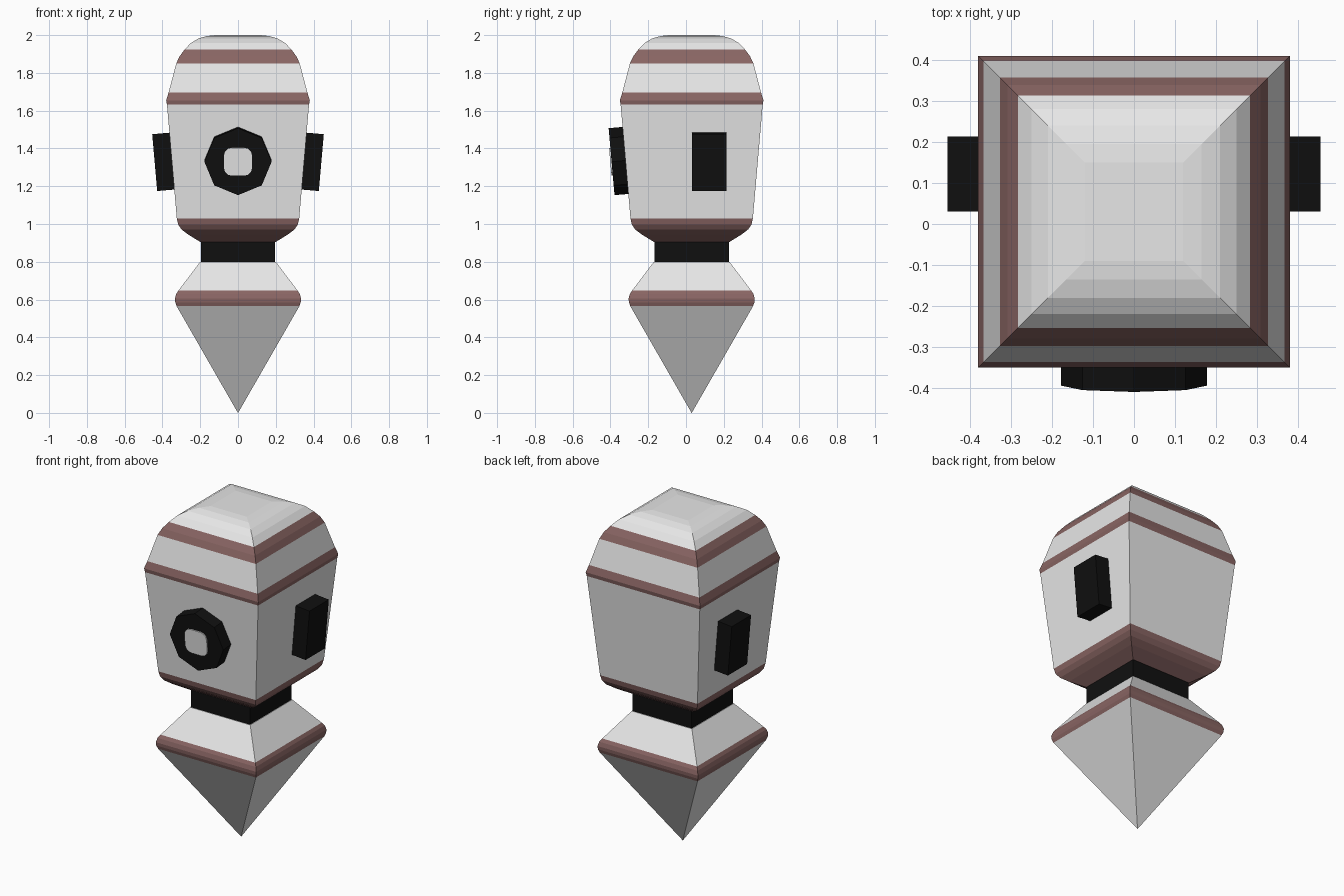
import bpy, bmesh, math
from mathutils import Matrix

if "Cube" in bpy.data.objects:
    bpy.data.objects.remove(bpy.data.objects["Cube"])

CY = 0.03                      # body axis sits slightly behind the origin
TILT = math.radians(5)         # lean of the head walls


def material(name, rgb):
    m = bpy.data.materials.new(name)
    m.diffuse_color = (*rgb, 1)
    m.use_nodes = True
    m.node_tree.nodes["Principled BSDF"].inputs["Base Color"].default_value = m.diffuse_color
    return m


white = material("off white", (0.8, 0.8, 0.8))
brown = material("dusty brown", (0.25, 0.13, 0.125))
black = material("black", (0.005, 0.005, 0.005))
lens_white = material("lens white", (0.93, 0.93, 0.93))


def finish(name, bm, mats):
    bmesh.ops.recalc_face_normals(bm, faces=bm.faces)
    me = bpy.data.meshes.new(name)
    bm.to_mesh(me)
    bm.free()
    for m in mats:
        me.materials.append(m)
    ob = bpy.data.objects.new(name, me)
    bpy.context.collection.objects.link(ob)
    return ob


def square_loft(name, profile, mats, bands=()):
    """Square rings from (half width, z); faces inside a z band use slot 1."""
    bm = bmesh.new()
    rings = [[bm.verts.new((sx * h, CY + sy * h, z))
              for sx, sy in ((-1, -1), (1, -1), (1, 1), (-1, 1))]
             for h, z in profile]
    for a, b in zip(rings, rings[1:]):
        for i in range(4):
            j = (i + 1) % 4
            bm.faces.new((a[i], a[j], b[j], b[i]))
    bm.faces.new(rings[0])
    bm.faces.new(rings[-1])
    bmesh.ops.remove_doubles(bm, verts=bm.verts, dist=1e-4)
    for f in bm.faces:
        z = f.calc_center_median().z
        f.material_index = int(any(lo < z < hi for lo, hi in bands))
    return finish(name, bm, mats)


# Lower spike with rounded brown rim
square_loft("spike",
            [(0.0005, 0.0), (0.325, 0.565), (0.332, 0.585), (0.334, 0.605),
             (0.327, 0.63), (0.315, 0.648), (0.2, 0.80)],
            [white, brown], [(0.56, 0.65)])

# Neck
square_loft("neck", [(0.197, 0.79), (0.197, 0.915)], [black])

# Head with brown base and two brown bands
square_loft("head",
            [(0.2, 0.905), (0.265, 0.945), (0.30, 0.972), (0.317, 0.998),
             (0.324, 1.03), (0.376, 1.632), (0.38, 1.655), (0.367, 1.697),
             (0.327, 1.85), (0.309, 1.888), (0.283, 1.923), (0.25, 1.958),
             (0.21, 1.982), (0.165, 1.995), (0.12, 2.0)],
            [white, brown], [(0.9, 1.03), (1.632, 1.697), (1.85, 1.923)])


def on_wall(turn, r, z, side=0.0):
    """Frame on a leaning wall: local -y points out of the head."""
    return (Matrix.Translation((0, CY, 0)) @ Matrix.Rotation(turn, 4, 'Z')
            @ Matrix.Translation((side, -r, z)) @ Matrix.Rotation(TILT, 4, 'X'))


# Octagonal eye housing
front = on_wall(0, 0.424, 1.33)
bm = bmesh.new()
bmesh.ops.create_cone(bm, cap_ends=True, segments=8, radius1=0.178,
                      radius2=0.178, depth=0.12)
bm.transform(front @ Matrix.Translation((0, 0.06, 0))
             @ Matrix.Rotation(math.pi / 2, 4, 'X'))
finish("eye_housing", bm, [black])

# Lens plate: square with rounded corners
bm = bmesh.new()
bmesh.ops.create_cube(bm, matrix=Matrix.Diagonal((0.148, 0.014, 0.148, 1)))
corners = [e for e in bm.edges
           if abs(e.verts[0].co.y - e.verts[1].co.y) > 0.01]
bmesh.ops.bevel(bm, geom=corners, offset=0.04, segments=3, profile=0.5,
                affect='EDGES')
bm.transform(front)
finish("eye_lens", bm, [lens_white])

# Side ears
for label, s in (("right", 1), ("left", -1)):
    bm = bmesh.new()
    bmesh.ops.create_cube(bm, matrix=Matrix.Diagonal((0.183, 0.14, 0.302, 1)))
    bm.transform(on_wall(s * math.pi / 2, 0.441, 1.325, s * 0.092)
                 @ Matrix.Translation((0, 0.07, 0)))
    finish(label + "_ear", bm, [black])
